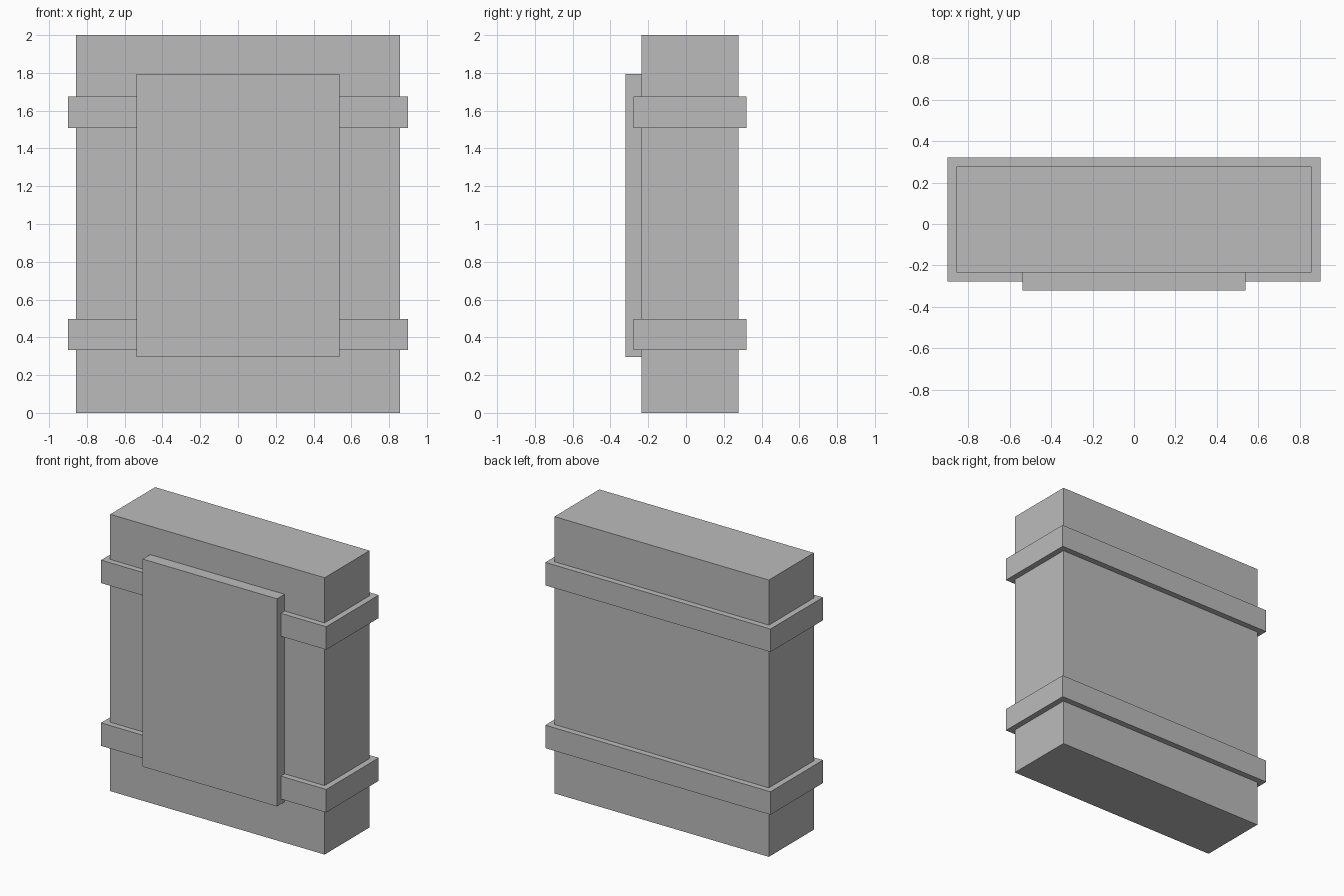
import bpy

# Remove the default cube
cube = bpy.data.objects.get("Cube")
if cube:
    bpy.data.objects.remove(cube, do_unlink=True)

grey = bpy.data.materials.new("plain_grey")
grey.use_nodes = True
colour = (0.5, 0.5, 0.5, 1)
grey.diffuse_color = colour
grey.node_tree.nodes["Principled BSDF"].inputs["Base Color"].default_value = colour


def box(name, half_width, y_range, z_range):
    """Flat-shaded box, symmetric in x, spanning the given y and z ranges."""
    (y0, y1), (z0, z1) = y_range, z_range
    bpy.ops.mesh.primitive_cube_add(size=1, location=(0, (y0 + y1) / 2, (z0 + z1) / 2))
    obj = bpy.context.object
    obj.name = obj.data.name = name
    obj.scale = (2 * half_width, y1 - y0, z1 - z0)
    bpy.ops.object.transform_apply(location=False, rotation=False, scale=True)
    obj.data.materials.append(grey)
    return obj


# Main slab
box("body", 0.857, (-0.235, 0.278), (0, 2))

# Raised panel on the front
box("front_panel", 0.537, (-0.321, -0.235), (0.295, 1.795))

# Straps wrapped around the body
for name, bottom in (("lower_strap", 0.332), ("upper_strap", 1.508)):
    box(name, 0.9, (-0.278, 0.321), (bottom, bottom + 0.166))
